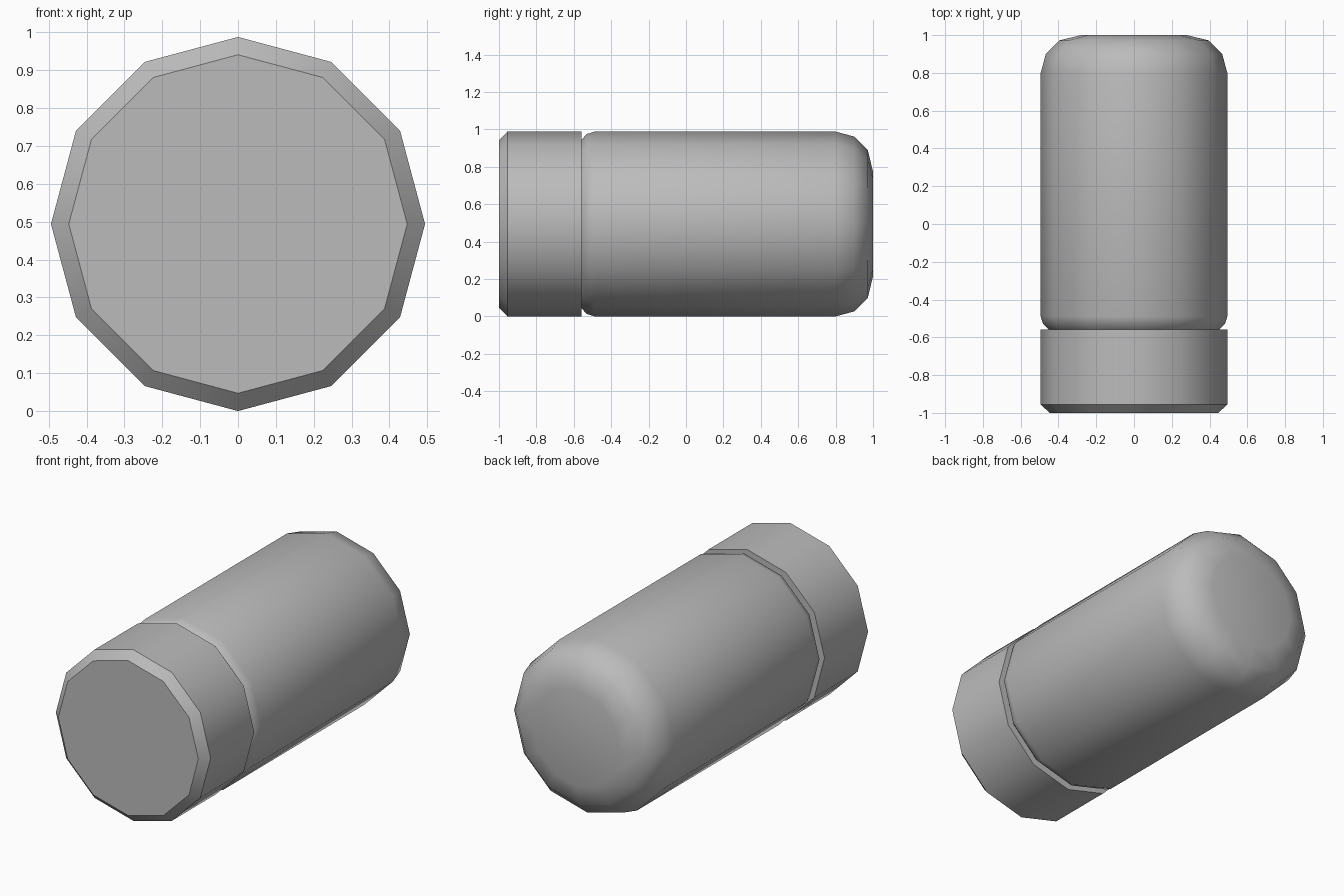
import bpy
import bmesh
import math

SIDES = 12
RADIUS = 0.494

cube = bpy.data.objects.get("Cube")
if cube:
    bpy.data.objects.remove(cube, do_unlink=True)

grey = bpy.data.materials.new("plain grey")
grey.use_nodes = True
colour = (0.5, 0.5, 0.5, 1)
grey.diffuse_color = colour
grey.node_tree.nodes["Principled BSDF"].inputs["Base Color"].default_value = colour


def lathe(name, profile, close_front):
    """Turn (y, radius) points around the long axis, front to back."""
    bm = bmesh.new()
    rings = []
    for y, r in profile:
        angles = [math.tau * i / SIDES for i in range(SIDES)]
        rings.append([bm.verts.new((r * math.cos(a), y, RADIUS + r * math.sin(a)))
                      for a in angles])
    for a, b in zip(rings, rings[1:]):
        for i in range(SIDES):
            j = (i + 1) % SIDES
            bm.faces.new((a[i], a[j], b[j], b[i]))
    if close_front:
        bm.faces.new(rings[0])
    bm.faces.new(rings[-1])
    bmesh.ops.recalc_face_normals(bm, faces=bm.faces)
    mesh = bpy.data.meshes.new(name)
    bm.to_mesh(mesh)
    bm.free()
    mesh.materials.append(grey)
    obj = bpy.data.objects.new(name, mesh)
    bpy.context.collection.objects.link(obj)
    bpy.ops.object.select_all(action="DESELECT")
    obj.select_set(True)
    bpy.context.view_layer.objects.active = obj
    bpy.ops.object.shade_smooth_by_angle(angle=math.radians(40))
    return obj


# Chamfered front cap
lathe("cap", [(-1, 0.447), (-0.955, RADIUS), (-0.558, RADIUS)], True)

# Long body with a rounded shoulder and a domed back end
lathe("body", [(-0.558, 0.452), (-0.53, 0.481), (-0.49, RADIUS), (0.8, RADIUS),
               (0.9, 0.467), (0.972, 0.395), (1, 0.28)], False)
